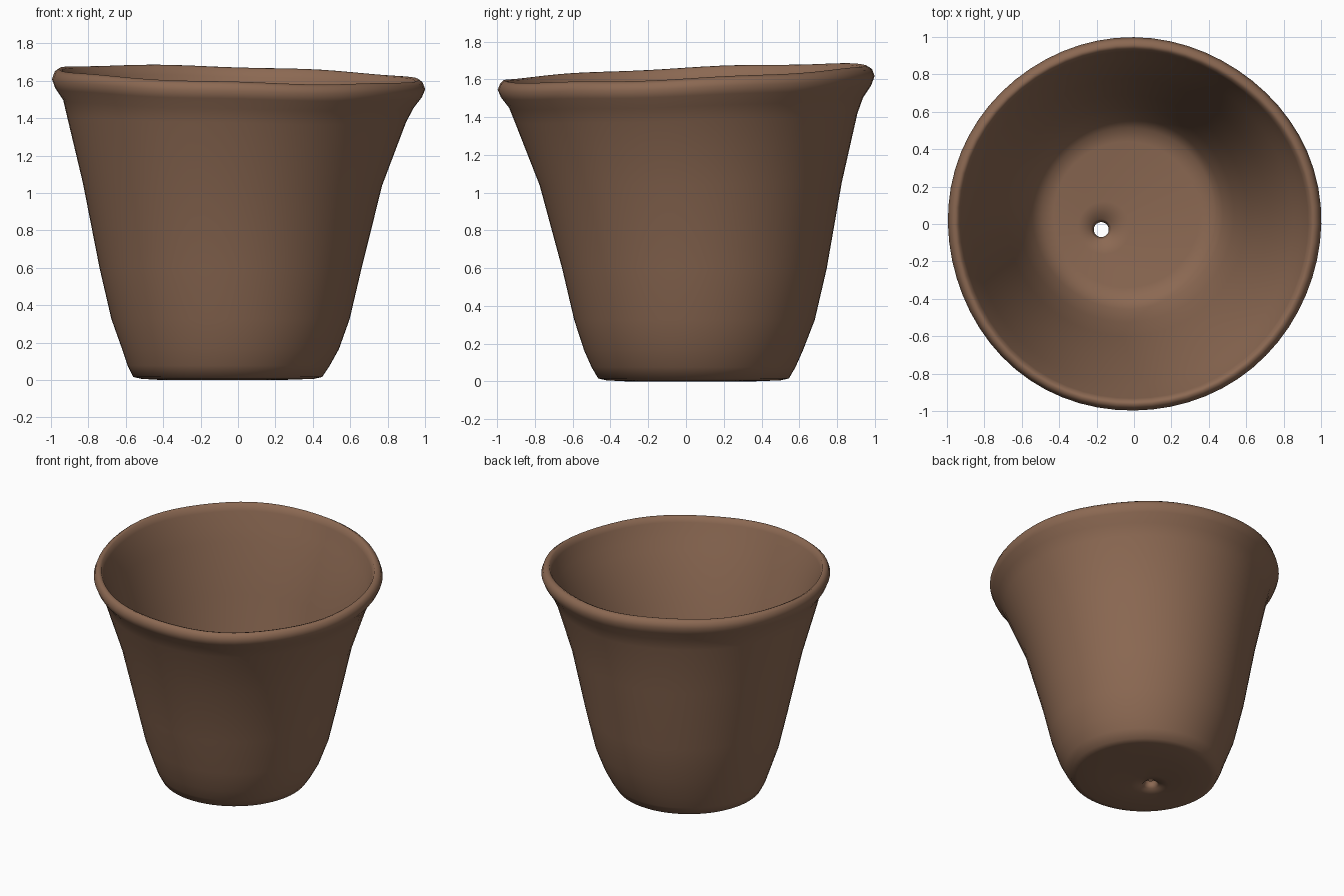
import bpy
import bmesh
from math import cos, sin, pi

if "Cube" in bpy.data.objects:
    bpy.data.objects.remove(bpy.data.objects["Cube"])

SIDES = 64

# Terracotta clay
clay = bpy.data.materials.new("brown clay")
clay.use_nodes = True
colour = (0.26, 0.14, 0.085, 1)
clay.diffuse_color = colour
bsdf = next(n for n in clay.node_tree.nodes if n.type == 'BSDF_PRINCIPLED')
bsdf.inputs["Base Color"].default_value = colour
bsdf.inputs["Roughness"].default_value = 0.8

# Rings as (radius, centre x, centre y, height), from the drain hole
# out under the base, up the outside, over the lip and down the inside
RINGS = [
    (0.040, -0.175, -0.03, 0.05),
    (0.055, -0.175, -0.03, 0.02),
    (0.13, -0.16, -0.02, 0.005),
    (0.32, -0.09, 0.02, 0.004),
    (0.46, -0.055, 0.04, 0.01),
    (0.505, -0.055, 0.04, 0.02),
    (0.54, -0.05, 0.04, 0.08),
    (0.58, -0.04, 0.04, 0.17),
    (0.637, -0.04, 0.045, 0.33),
    (0.70, -0.04, 0.045, 0.60),
    (0.80, -0.03, 0.025, 1.05),
    (0.907, -0.01, 0.0, 1.40),
    (0.937, 0.0, 0.0, 1.48),
    (0.98, 0.0, 0.0, 1.54),
    (0.998, 0.0, 0.0, 1.585),
    (0.985, 0.0, 0.0, 1.62),
    (0.962, 0.0, -0.005, 1.637),
    (0.943, 0.0, -0.005, 1.63),
    (0.928, 0.0, -0.005, 1.59),
    (0.89, 0.0, 0.0, 1.48),
    (0.86, -0.01, 0.0, 1.40),
    (0.75, -0.03, 0.025, 1.05),
    (0.645, -0.04, 0.045, 0.60),
    (0.575, -0.04, 0.05, 0.33),
    (0.51, -0.035, 0.055, 0.17),
    (0.46, -0.03, 0.055, 0.11),
    (0.39, -0.04, 0.05, 0.095),
    (0.14, -0.16, -0.02, 0.095),
    (0.055, -0.175, -0.03, 0.08),
]


def ring_point(radius, cx, cy, z, a):
    """Circle point with a hand-thrown wobble and a tilt growing upward."""
    t = (max(z, 0) / 1.6) ** 3
    r = radius * (1 + t * (0.004 * sin(3 * a + 1) + 0.003 * sin(5 * a)))
    x, y = cx + r * cos(a), cy + r * sin(a)
    tilt = t * (0.04 * y - 0.028 * x)
    ripple = t * 0.003 * sin(7 * a)
    return x, y, z + tilt + ripple


bm = bmesh.new()
rings = [[bm.verts.new(ring_point(*row, 2 * pi * i / SIDES))
          for i in range(SIDES)] for row in RINGS]
for k, ring in enumerate(rings):
    above = rings[(k + 1) % len(rings)]
    for i in range(SIDES):
        j = (i + 1) % SIDES
        bm.faces.new((ring[i], ring[j], above[j], above[i]))
bmesh.ops.recalc_face_normals(bm, faces=bm.faces)

# Stand the pot on the ground
lowest = min(v.co.z for v in bm.verts)
bmesh.ops.translate(bm, verts=bm.verts, vec=(0, 0, -lowest))

mesh = bpy.data.meshes.new("plant_pot")
bm.to_mesh(mesh)
bm.free()
mesh.materials.append(clay)
pot = bpy.data.objects.new("plant_pot", mesh)
bpy.context.collection.objects.link(pot)
bpy.context.view_layer.objects.active = pot
pot.select_set(True)
bpy.ops.object.shade_smooth()
